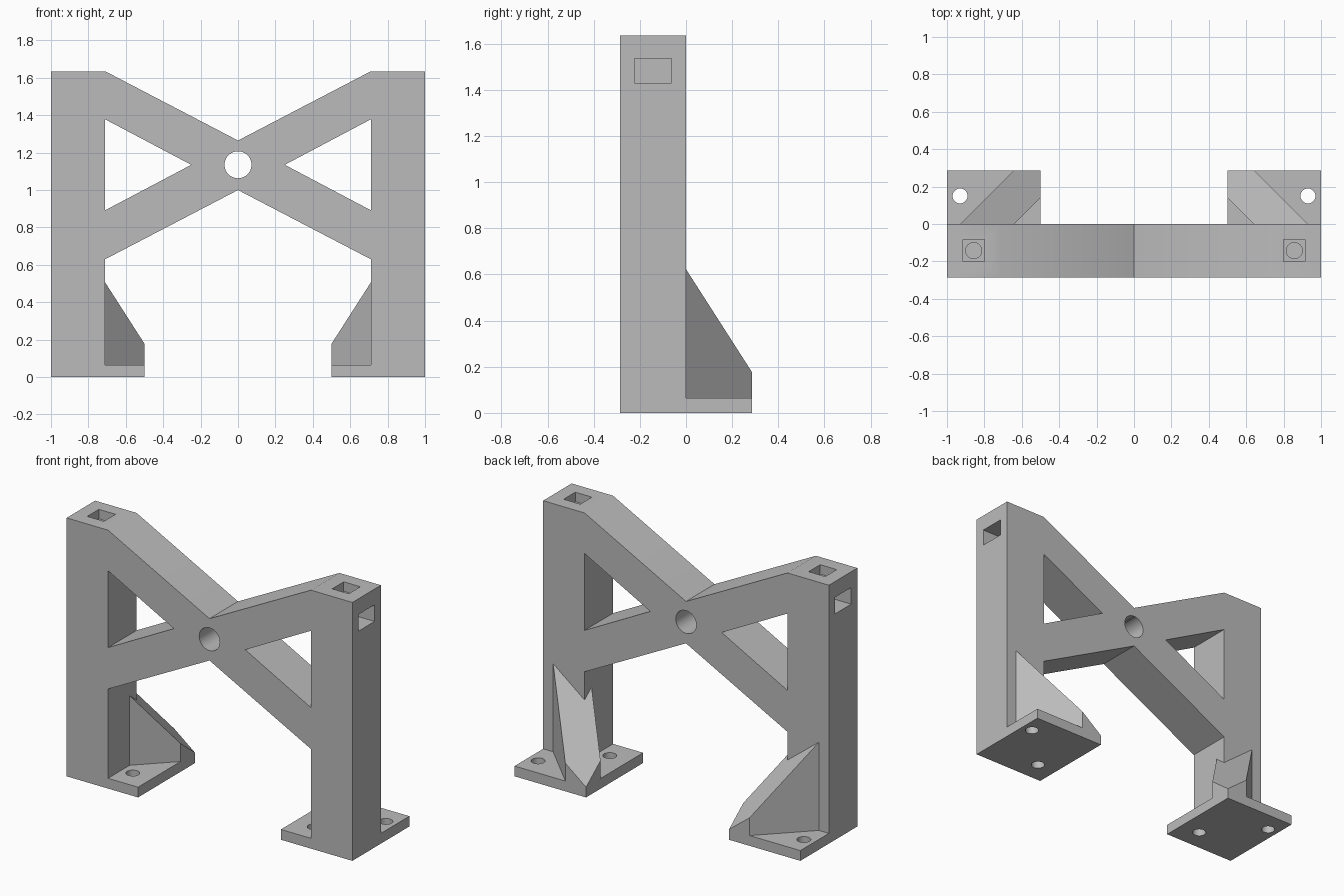
import bpy, bmesh, math

cube = bpy.data.objects.get("Cube")
if cube:
    bpy.data.objects.remove(cube, do_unlink=True)

# Single grey material
GREY = (0.5, 0.5, 0.5, 1.0)
grey = bpy.data.materials.new("grey_plastic")
grey.diffuse_color = GREY
grey.use_nodes = True
grey.node_tree.nodes["Principled BSDF"].inputs["Base Color"].default_value = GREY

HEIGHT, INNER, DEPTH, PLATE = 1.635, 0.71, 0.285, 0.065
MID_Z = 1.135


def prism(name, start, end):
    """Solid between two matching outlines."""
    bm = bmesh.new()
    a = [bm.verts.new(p) for p in start]
    b = [bm.verts.new(p) for p in end]
    bm.faces.new(a)
    bm.faces.new(b)
    for i in range(len(a)):
        j = (i + 1) % len(a)
        bm.faces.new((a[i], a[j], b[j], b[i]))
    bmesh.ops.remove_doubles(bm, verts=bm.verts, dist=1e-4)
    bmesh.ops.recalc_face_normals(bm, faces=bm.faces)
    mesh = bpy.data.meshes.new(name)
    bm.to_mesh(mesh)
    bm.free()
    mesh.materials.append(grey)
    obj = bpy.data.objects.new(name, mesh)
    bpy.context.collection.objects.link(obj)
    return obj


def upright(name, outline, y0, y1):
    return prism(name, [(x, y0, z) for x, z in outline], [(x, y1, z) for x, z in outline])


def flat(name, outline, z0, z1):
    return prism(name, [(x, y, z0) for x, y in outline], [(x, y, z1) for x, y in outline])


def circle(u, v, r, n=32):
    return [(u + r * math.cos(2 * math.pi * i / n), v + r * math.sin(2 * math.pi * i / n))
            for i in range(n)]


def box(u0, u1, v0, v1):
    return [(u0, v0), (u1, v0), (u1, v1), (u0, v1)]


def activate(obj):
    bpy.ops.object.select_all(action='DESELECT')
    obj.select_set(True)
    bpy.context.view_layer.objects.active = obj


def cut(obj, cutters):
    activate(obj)
    for c in cutters:
        c.hide_render = True
        mod = obj.modifiers.new("cut", 'BOOLEAN')
        mod.operation = 'DIFFERENCE'
        mod.solver = 'EXACT'
        mod.object = c
        bpy.ops.object.modifier_apply(modifier=mod.name)
        bpy.data.objects.remove(c, do_unlink=True)


def finish(obj):
    activate(obj)
    bpy.ops.object.shade_smooth_by_angle(angle=math.radians(30))


# Frame: two legs joined by crossed braces
half = [(0, 1.0), (INNER, 0.63), (INNER, 0), (1, 0), (1, HEIGHT), (INNER, HEIGHT), (0, 1.265)]
outline = half + [(-x, z) for x, z in reversed(half[1:-1])]
frame = upright("frame", outline, -DEPTH, 0)

# Centre hole, triangular windows, leg-top pockets, bolt holes and nut slots
cutters = [upright("centre_hole_cutter", circle(0, MID_Z, 0.072, 48), -0.5, 0.2)]
for s in (1, -1):
    window = [(s * INNER, 1.378), (s * INNER, 0.892), (s * 0.25, MID_Z)]
    cutters.append(upright("window_cutter", window, -0.5, 0.2))
    px, py, h = s * 0.857, -0.142, 0.058
    cutters.append(flat("pocket_cutter", box(px - h, px + h, py - h, py + h),
                        HEIGHT - 0.06, HEIGHT + 0.1))
    cutters.append(flat("slot_cutter", box(s * 0.78, s * 1.1, -0.223, -0.063), 1.43, 1.535))
    cutters.append(flat("bolt_cutter", circle(px, py, 0.043), 1.48, HEIGHT + 0.05))
cut(frame, cutters)
finish(frame)

# Feet: drilled plate around each leg with a diagonal sloped rib
for s, side in ((1, "left"), (-1, "right")):
    plan = [(1, 0), (1, DEPTH), (0.5, DEPTH), (0.5, -DEPTH), (INNER, -DEPTH), (INNER, 0)]
    plate = flat(side + "_foot_plate", [(s * x, y) for x, y in plan], 0, PLATE)
    cut(plate, [flat("screw_cutter", circle(s * x, y, 0.04), -0.1, 0.2)
                for x, y in ((0.93, 0.15), (0.635, -0.145))])
    finish(plate)

    plan = [(0.93, 0), (0.645, DEPTH), (0.5, DEPTH), (0.5, 0.14), (INNER, -0.07), (INNER, 0)]
    rib = prism(side + "_foot_rib",
                [(s * x, y, PLATE) for x, y in plan],
                [(s * x, y, PLATE + 0.78 * (x - y - 0.5 + DEPTH)) for x, y in plan])
    finish(rib)
